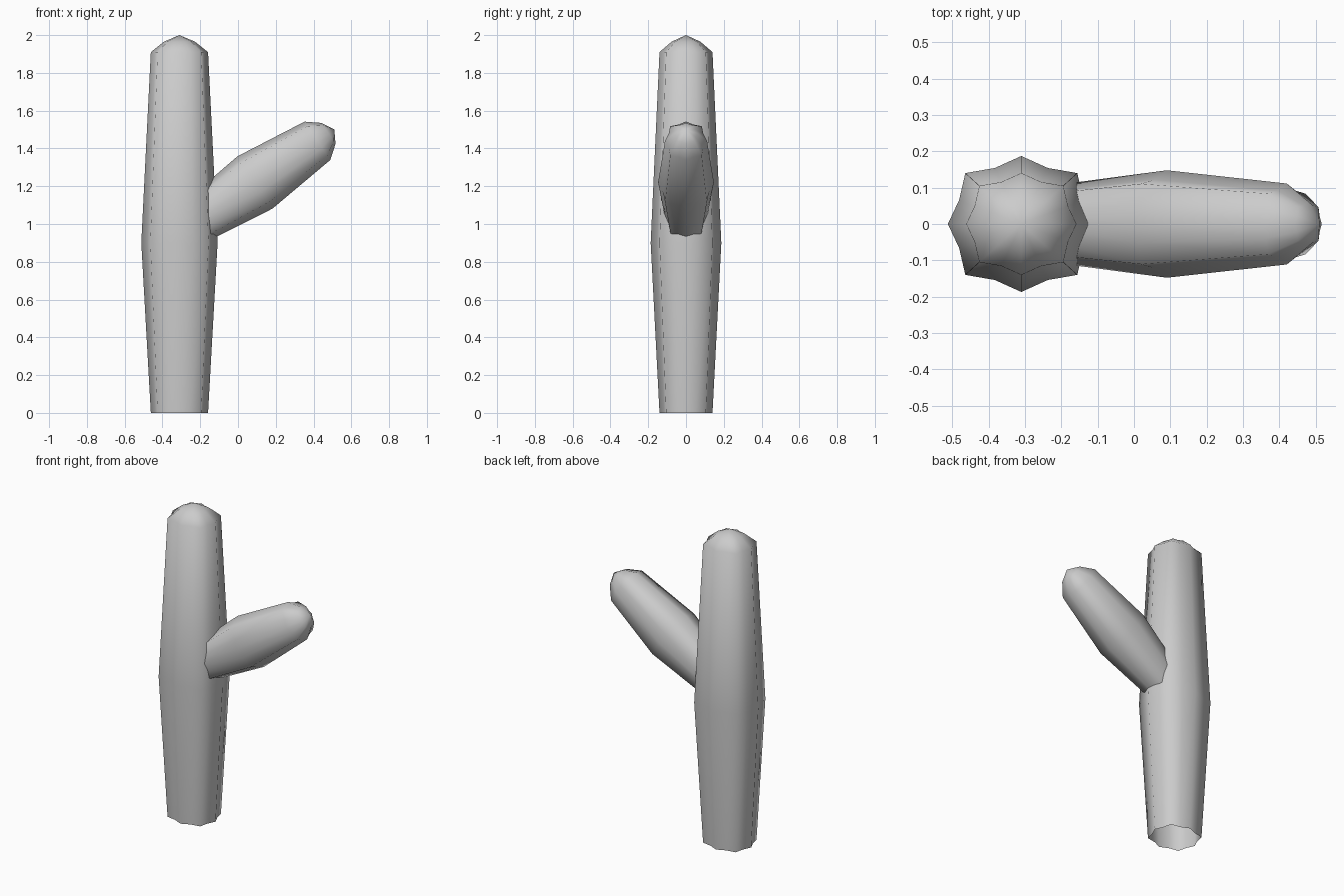
import bpy
from mathutils import Matrix, Vector
from math import radians

if "Cube" in bpy.data.objects:
    bpy.data.objects.remove(bpy.data.objects["Cube"])

# One quadrant of the ribbed cross-section (ridge, groove, ridge, groove)
QUAD = [(0.202, 0.0), (0.171, 0.066), (0.154, 0.14), (0.073, 0.154)]
TOP = (0.0, 0.187)


def section():
    half = QUAD + [TOP] + [(-x, y) for x, y in reversed(QUAD)]
    return half + [(x, -y) for x, y in reversed(half[1:-1])]


def ribbed_stem(name, rings, apex, matrix):
    """Loft the ribbed section through (height, scale x, scale y) rings to an apex."""
    sec = section()
    n = len(sec)
    verts = [Vector((x * sx, y * sy, z)) for z, sx, sy in rings for x, y in sec]
    verts.append(Vector((0, 0, apex)))
    faces = []
    for r in range(len(rings) - 1):
        for i in range(n):
            j = (i + 1) % n
            faces.append((r * n + i, r * n + j, (r + 1) * n + j, (r + 1) * n + i))
    last = (len(rings) - 1) * n
    faces += [(last + i, last + (i + 1) % n, len(verts) - 1) for i in range(n)]
    mesh = bpy.data.meshes.new(name)
    mesh.from_pydata([matrix @ v for v in verts], [], faces)
    mesh.polygons.foreach_set("use_smooth", [True] * len(mesh.polygons))
    mesh.update()
    obj = bpy.data.objects.new(name, mesh)
    bpy.context.collection.objects.link(obj)
    return obj


# Upright trunk, open at the bottom, domed at the top
ribbed_stem("trunk",
            [(0, 0.75, 0.75), (0.9, 1, 1), (1.91, 0.75, 0.75), (1.965, 0.41, 0.41)],
            2.0, Matrix.Translation((-0.31, 0, 0)))

# Side arm, leaning up to the right out of the trunk
ribbed_stem("arm",
            [(-0.355, 0.61, 0.58), (0, 0.825, 0.79), (0.397, 0.605, 0.595), (0.468, 0.33, 0.33)],
            0.505, Matrix.Translation((0.09, 0, 1.22)) @ Matrix.Rotation(radians(56.3), 4, 'Y'))
